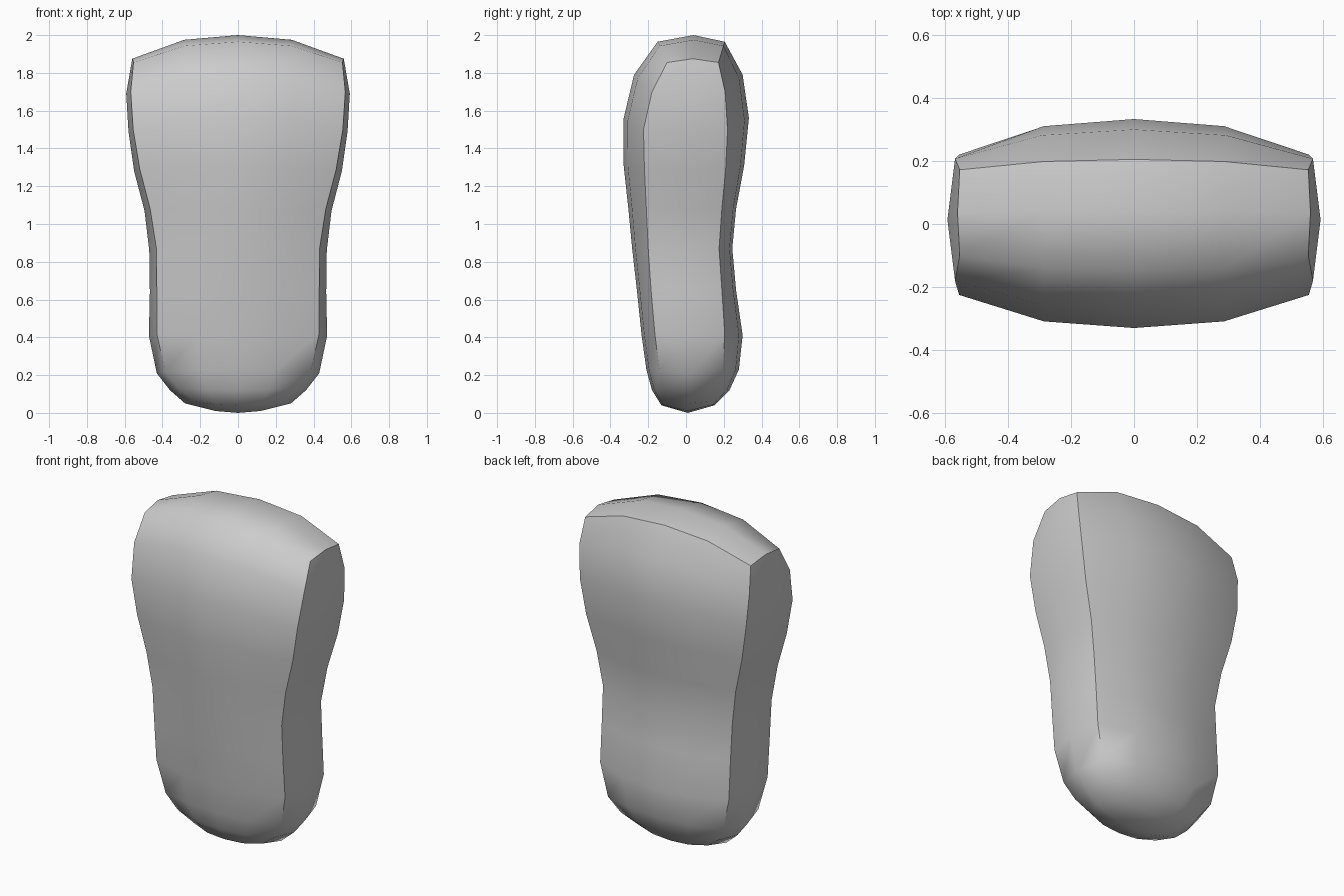
import bpy, bmesh

if "Cube" in bpy.data.objects:
    bpy.data.objects.remove(bpy.data.objects["Cube"])

# Cross-section rows: centre z, corner z, side half-width, corner half-width,
# front y (centre, corner), back y (centre, corner)
ROWS = [
    (0.04, 0.06, 0.28, 0.23, -0.13, -0.09, 0.15, 0.12),
    (0.12, 0.13, 0.36, 0.32, -0.18, -0.12, 0.23, 0.165),
    (0.23, 0.22, 0.43, 0.385, -0.21, -0.14, 0.28, 0.195),
    (0.41, 0.42, 0.472, 0.43, -0.235, -0.165, 0.30, 0.205),
    (0.65, 0.65, 0.467, 0.43, -0.26, -0.185, 0.265, 0.19),
    (0.87, 0.87, 0.47, 0.432, -0.285, -0.20, 0.245, 0.175),
    (1.08, 1.08, 0.495, 0.465, -0.305, -0.21, 0.265, 0.19),
    (1.31, 1.29, 0.55, 0.52, -0.33, -0.22, 0.308, 0.21),
    (1.56, 1.50, 0.58, 0.555, -0.33, -0.225, 0.333, 0.22),
    (1.79, 1.70, 0.592, 0.568, -0.275, -0.18, 0.30, 0.207),
    (1.965, 1.855, 0.56, 0.553, -0.15, -0.10, 0.205, 0.172),
]
COLS = (-1, -0.5, 0, 0.5, 1)


def ring(bm, row):
    zc, ze, side, corner, fc, fe, bc, be = row

    def pt(c, yc, ye):
        t = c * c if abs(c) == 1 else abs(c) * 0.4      # bulge across the panel
        x = c * corner * (1.03 if abs(c) < 1 else 1)
        return bm.verts.new((x, yc + (ye - yc) * t, zc + (ze - zc) * t))

    front = [pt(c, fc, fe) for c in COLS]
    right = bm.verts.new((side, (fe + be) / 2, ze + (0.02 if ze > 1.8 else -0.01)))
    back = [pt(c, bc, be) for c in reversed(COLS)]
    left = bm.verts.new((-side, (fe + be) / 2, right.co.z))
    return front + [right] + back + [left]


def cap(bm, loop, heights, y, up):
    front, back = loop[0:5], loop[10:5:-1]
    inner = [bm.verts.new(((front[i].co.x + back[i].co.x) / 2, y, h))
             for i, h in zip((1, 2, 3), heights)]
    mid = [loop[11]] + inner + [loop[5]]
    for a, b in ((front, mid), (mid, back)):
        for i in range(4):
            q = [a[i], a[i + 1], b[i + 1], b[i]]
            bm.faces.new(q if up else q[::-1])


# Padded body: stacked rings closed by domed caps
bm = bmesh.new()
rings = [ring(bm, r) for r in ROWS]
for lo, hi in zip(rings, rings[1:]):
    for i in range(12):
        j = (i + 1) % 12
        bm.faces.new((lo[i], lo[j], hi[j], hi[i]))
cap(bm, rings[0], (0.01, 0.0, 0.01), 0.01, False)
cap(bm, rings[-1], (1.975, 2.0, 1.975), 0.04, True)

for f in bm.faces:
    f.smooth = True
# Creased seams down the side panels, around their tops and along the top back
for lo, hi in zip(rings[2:], rings[3:]):
    for i in (0, 4, 6, 10):
        bm.edges.get((lo[i], hi[i])).smooth = False
top = rings[-1]
for i in (4, 5, 6, 7, 8, 9, 10, 11):
    bm.edges.get((top[i], top[(i + 1) % 12])).smooth = False

bmesh.ops.recalc_face_normals(bm, faces=bm.faces)
mesh = bpy.data.meshes.new("padded_body")
bm.to_mesh(mesh)
bm.free()
bpy.context.collection.objects.link(bpy.data.objects.new("padded_body", mesh))
